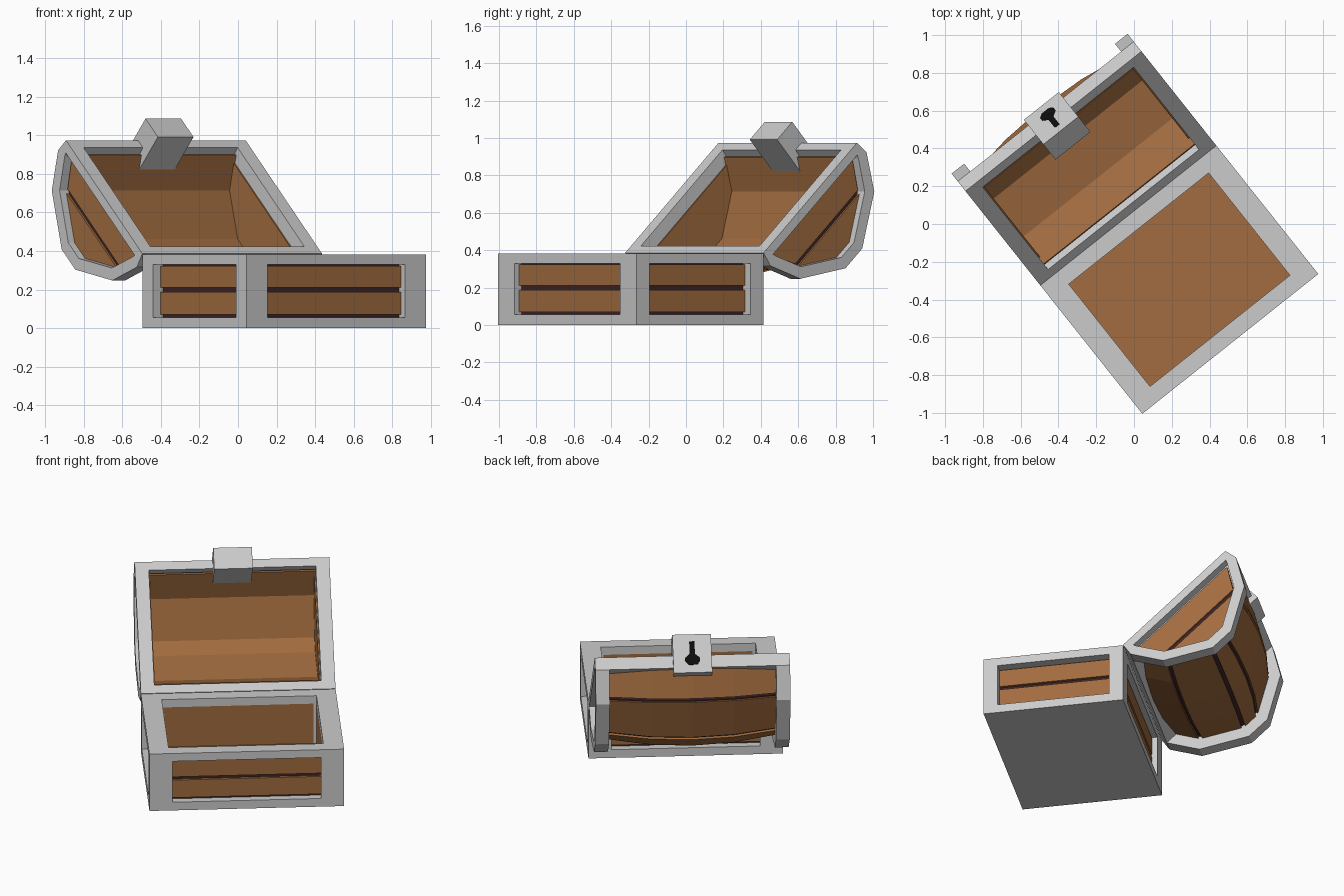
import bpy, bmesh, math
from mathutils import Matrix, Vector

if "Cube" in bpy.data.objects:
    bpy.data.objects.remove(bpy.data.objects["Cube"])

TURN, OPEN = math.radians(38.46), math.radians(42.7)
W, D, H = 0.595, 0.868, 0.383          # half width, depth, base height
BASE = Matrix.Translation((-0.03, 0.045, 0)) @ Matrix.Rotation(TURN, 4, 'Z')
LID = BASE @ Matrix.Translation((0, 0, H + 0.003)) @ Matrix.Rotation(OPEN, 4, 'X')


def material(name, col):
    m = bpy.data.materials.new(name)
    m.diffuse_color = (*col, 1)
    m.use_nodes = True
    m.node_tree.nodes["Principled BSDF"].inputs["Base Color"].default_value = m.diffuse_color
    return m


WOOD = material("wood", (0.36, 0.15, 0.05))
DARK = material("dark_gap", (0.05, 0.018, 0.02))
BLACK = material("keyhole_black", (0.004, 0.004, 0.004))


def loft(name, rings, mat, matrix, recess=None):
    """Solid through matching rings of points; recess=(cap index, width, depth)."""
    bm = bmesh.new()
    vs = [[bm.verts.new(p) for p in r] for r in rings]
    n = len(rings[0])
    for a, b in zip(vs, vs[1:]):
        for i in range(n):
            j = (i + 1) % n
            bm.faces.new((a[i], a[j], b[j], b[i]))
    caps = [bm.faces.new(vs[0][::-1]), bm.faces.new(vs[-1])]
    bmesh.ops.recalc_face_normals(bm, faces=bm.faces[:])
    if recess:
        bmesh.ops.inset_region(bm, faces=[caps[recess[0]]], thickness=recess[1])
        r = bmesh.ops.extrude_discrete_faces(bm, faces=[caps[recess[0]]])
        f = r["faces"][0]
        bmesh.ops.translate(bm, verts=f.verts[:], vec=-f.normal * recess[2])
    me = bpy.data.meshes.new(name)
    bm.to_mesh(me)
    bm.free()
    ob = bpy.data.objects.new(name, me)
    bpy.context.collection.objects.link(ob)
    if mat:
        me.materials.append(mat)
    ob.matrix_world = matrix
    return ob


def box(name, x, y, z, mat=None, matrix=BASE):
    ring = lambda h: [(x[0], y[0], h), (x[1], y[0], h), (x[1], y[1], h), (x[0], y[1], h)]
    return loft(name, [ring(z[0]), ring(z[1])], mat, matrix)


def prism(name, prof, x0, x1, mat=None, recess=None):
    """Lid-space prism of an (s, depth) profile along x."""
    return loft(name, [[(x, s, -d) for s, d in prof] for x in (x0, x1)], mat, LID, recess)


def inset(path, t):
    """Offset an open profile inward with mitred corners."""
    p = [Vector(q) for q in path]
    nrm = []
    for a, b in zip(p, p[1:]):
        e = (b - a).normalized()
        nrm.append(Vector((e.y, -e.x)))
    out = []
    for i, q in enumerate(p):
        n1, n2 = nrm[max(i - 1, 0)], nrm[min(i, len(nrm) - 1)]
        m = (n1 + n2).normalized()
        out.append(q + m * t / m.dot(n1))
    return out


# ---- base: grey frame ----
Z0, Z1 = 0.055, 0.33
SX, SY = 0.122, 0.088                  # rim widths
box("base_bottom", (-W, W), (-D, 0), (0, Z0))
for n, y in (("front", (-D, -D + SY)), ("back", (-SY, 0))):
    box(n + "_top_rail", (-W, W), y, (Z1, H))
    for s in (-1, 1):
        box(n + "_corner_post", sorted((s * W, s * (W - 0.14))), y, (Z0, Z1))
for s in (-1, 1):
    box("side_top_rail", sorted((s * W, s * (W - SX))), (-D + SY, -SY), (Z1, H))

# ---- base: recessed planks, dark backing and inner lining ----
PLANKS = ((0.07, 0.188), (0.21, 0.323))
XI, YM, YH = W - SX, -D / 2, D / 2
for n, s in (("front", -1), ("back", 1)):
    at = lambda a, b: sorted((YM + s * (YH - a), YM + s * (YH - b)))
    box(n + "_backing", (-W + 0.13, W - 0.13), at(0.05, 0.08), (Z0, Z1), DARK)
    box(n + "_lining", (-XI, XI), at(0.079, SY), (Z0, Z1), WOOD)
    for z in PLANKS:
        box(n + "_plank", (-W + 0.14, W - 0.14), at(0.033, 0.06), z, WOOD)
for n, s in (("left", -1), ("right", 1)):
    at = lambda a, b: sorted((s * (W - a), s * (W - b)))
    box(n + "_backing", at(0.068, 0.11), (-D + SY, -SY), (Z0, Z1), DARK)
    box(n + "_lining", at(0.11, SX), (-D + SY, -SY), (Z0, Z1), WOOD)
    for z in PLANKS:
        box(n + "_plank", at(0.05, 0.08), (-D + SY, -SY), z, WOOD)
box("base_floor", (-XI, XI), (-D + SY, -SY), (Z0, Z0 + 0.008), WOOD)

# ---- lid: end frames with recessed panels ----
PROFILE = [(0, 0), (-0.013, 0.083), (0.09, 0.272), (0.355, 0.44),
           (0.51, 0.44), (0.777, 0.272), (0.88, 0.083), (0.867, 0)]
XE = 0.51                              # inner face of the end frames
q = [Vector(p) for p in inset(PROFILE, 0.07)]
q[0].y = q[-1].y = 0.065
shift = lambda pts, dy: [(p.x, p.y + dy) for p in pts]
lower = [q[0], q[1]] + [Vector(p) for p in shift([q[2], q[5]], -0.01)] + [q[6], q[7]]
upper = shift(q[2:6], 0.012)
for n, s in (("left", -1), ("right", 1)):
    prism(n + "_lid_end", PROFILE, s * XE, s * W, None, (1, 0.065, 0.06))
    prism(n + "_lid_end_backing", q, s * (W - 0.07), s * (W - 0.055), DARK)
    for part in (lower, upper):
        prism(n + "_lid_end_plank", part, s * (W - 0.06), s * (W - 0.042), WOOD)
    lining = inset(PROFILE, 0.085)
    lining[0].y = lining[-1].y = 0.075
    prism(n + "_lid_end_lining", lining, s * (XE - 0.008), s * (XE + 0.005), WOOD)

# ---- lid: long rim bars ----
prism("lid_back_bar", [(0, 0), (-0.013, 0.083), (0.065, 0.083), (0.055, 0)], -XE, XE)
prism("lid_front_bar", [(0.867, 0), (0.88, 0.083), (0.803, 0.083), (0.812, 0)], -XE, XE)

# ---- lid: bulging planks over a dark shell, lined with wood ----
DOME = PROFILE[1:7]
STATIONS = [(-XE, 0.07), (-XE / 2, 0.032), (0, 0.02), (XE / 2, 0.032), (XE, 0.07)]
pt = lambda x, v: (x, v.x, -v.y)
shell, liner = [], []
for x, t in STATIONS:
    mid = inset(DOME, 0.088)
    shell.append([pt(x, v) for v in inset(DOME, t + 0.014) + mid[::-1]])
    liner.append([pt(x, v) for v in mid + inset(DOME, 0.098)[::-1]])
loft("lid_dark_shell", shell, DARK, LID)
loft("lid_lining", liner, WOOD, LID)
for i in range(5):
    rings = []
    for x, t in STATIONS:
        out, inn = inset(DOME, t), inset(DOME, t + 0.016)
        e = (out[i + 1] - out[i]).normalized() * 0.013
        rings.append([pt(x, v) for v in (out[i] + e, out[i + 1] - e, inn[i + 1] - e, inn[i] + e)])
    loft("lid_plank", rings, WOOD, LID)

# ---- lock with keyhole ----
box("lock", (-0.118, 0.118), (0.757, 0.897), (-0.12, 0.125), None, LID)
hole = [(0.045 * math.cos(a), -0.04 + 0.045 * math.sin(a))
        for a in (math.radians(-60 + k * 300 / 7) for k in range(8))]
hole = [(0.016, 0.08), (0.016, 0.0)] + \
       [(x, z) for x, z in ((0.045, -0.025), (0.045, -0.05), (0.025, -0.07),
                            (-0.025, -0.07), (-0.045, -0.05), (-0.045, -0.025))] + \
       [(-0.016, 0.0), (-0.016, 0.08)]
loft("keyhole", [[(x, y, z) for x, z in hole] for y in (0.89, 0.899)], BLACK, LID)
